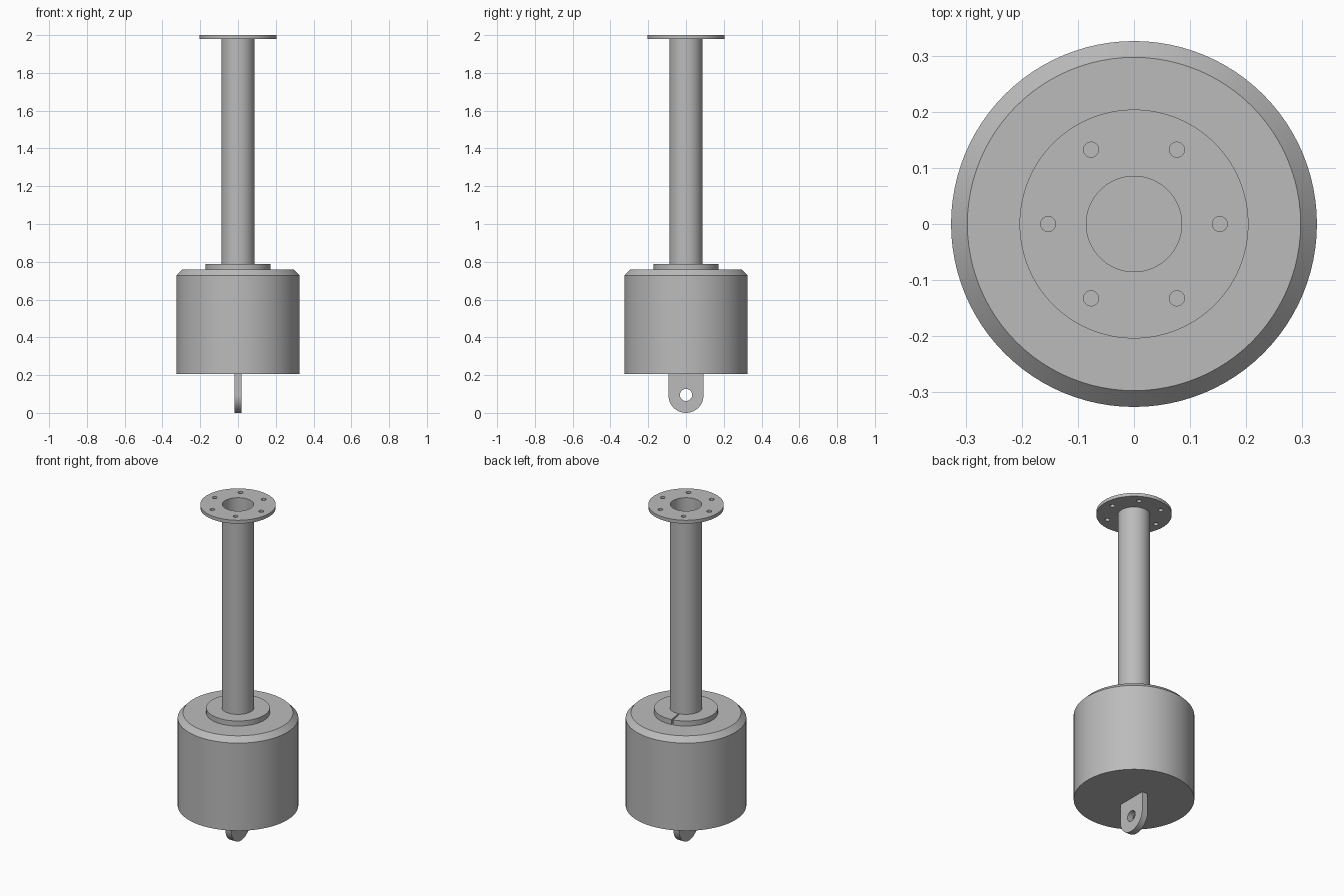
import bpy, bmesh, math

if "Cube" in bpy.data.objects:
    bpy.data.objects.remove(bpy.data.objects["Cube"])

TAU = 2 * math.pi
steel = bpy.data.materials.new("grey_steel")
steel.diffuse_color = (0.5, 0.5, 0.5, 1)
steel.use_nodes = True
steel.node_tree.nodes["Principled BSDF"].inputs["Base Color"].default_value = steel.diffuse_color


def finish(name, bm):
    """Weld, orient and smooth a mesh, then add it to the scene."""
    bmesh.ops.remove_doubles(bm, verts=bm.verts, dist=1e-5)
    bmesh.ops.recalc_face_normals(bm, faces=bm.faces)
    mesh = bpy.data.meshes.new(name)
    bm.to_mesh(mesh)
    bm.free()
    mesh.materials.append(steel)
    obj = bpy.data.objects.new(name, mesh)
    bpy.context.collection.objects.link(obj)
    bpy.ops.object.select_all(action='DESELECT')
    obj.select_set(True)
    bpy.context.view_layer.objects.active = obj
    bpy.ops.object.shade_smooth_by_angle(angle=math.radians(30))
    return obj


def lathe(name, profile, steps=96):
    """Turn a (radius, z) profile around the z axis."""
    bm = bmesh.new()
    verts = [bm.verts.new((r, 0, z)) for r, z in profile]
    edges = [bm.edges.new(pair) for pair in zip(verts, verts[1:])]
    bmesh.ops.spin(bm, geom=verts + edges, cent=(0, 0, 0), axis=(0, 0, 1),
                   angle=TAU, steps=steps)
    return finish(name, bm)


def arc(cx, cy, r, start=0, end=TAU, n=96):
    """Points on an arc; a full circle leaves out the repeated end point."""
    full = abs(end - start) >= TAU - 1e-6
    count = n if full else n + 1
    return [(cx + r * math.cos(start + (end - start) * i / n),
             cy + r * math.sin(start + (end - start) * i / n)) for i in range(count)]


def plate(name, loops, thickness):
    """Flat plate from an outline and its holes, centred on its own thickness."""
    curve = bpy.data.curves.new(name + "_outline", 'CURVE')
    curve.dimensions = '2D'
    curve.fill_mode = 'BOTH'
    curve.extrude = thickness / 2
    for loop in loops:
        spline = curve.splines.new('POLY')
        spline.points.add(len(loop) - 1)
        for point, (x, y) in zip(spline.points, loop):
            point.co = (x, y, 0, 1)
        spline.use_cyclic_u = True
    temp = bpy.data.objects.new(name + "_outline", curve)
    bpy.context.collection.objects.link(temp)
    bpy.context.view_layer.update()
    mesh = bpy.data.meshes.new_from_object(
        temp.evaluated_get(bpy.context.evaluated_depsgraph_get()))
    bm = bmesh.new()
    bm.from_mesh(mesh)
    bpy.data.objects.remove(temp)
    bpy.data.curves.remove(curve)
    bpy.data.meshes.remove(mesh)
    return finish(name, bm)


# Chamfered cylindrical body
lathe("body", [(0, 0.205), (0.326, 0.205), (0.326, 0.728), (0.297, 0.758), (0, 0.758)])

# Thin-walled tube with a closed lower end
lathe("tube", [(0, 0.74), (0.0875, 0.74), (0.0875, 1.98), (0.085, 1.98),
               (0.085, 0.77), (0, 0.77)])

# Split collar around the foot of the tube, with a narrow slit at the back
a, b = math.radians(101), math.radians(98) + TAU
collar = plate("collar", [arc(0, 0, 0.172, a, b) + arc(0, 0, 0.0875, b, a)], 0.03)
collar.location.z = 0.773

# Top flange with a bore and six bolt holes
bolt_holes = [arc(0.153 * math.cos(i * TAU / 6), 0.153 * math.sin(i * TAU / 6), 0.0135, n=24)
              for i in range(6)]
flange = plate("flange", [arc(0, 0, 0.204), arc(0, 0, 0.085)] + bolt_holes, 0.02)
flange.location.z = 1.99

# Rounded mounting lug with an eye, standing across the x axis
outline = [(0.0925, 0.21)] + [(-0.0925, 0.21)] + arc(0, 0.0925, 0.0925, math.pi, TAU, 48)
lug = plate("mounting_lug", [outline, arc(0, 0.095, 0.032, n=48)], 0.038)
lug.rotation_euler = (math.pi / 2, 0, math.pi / 2)
